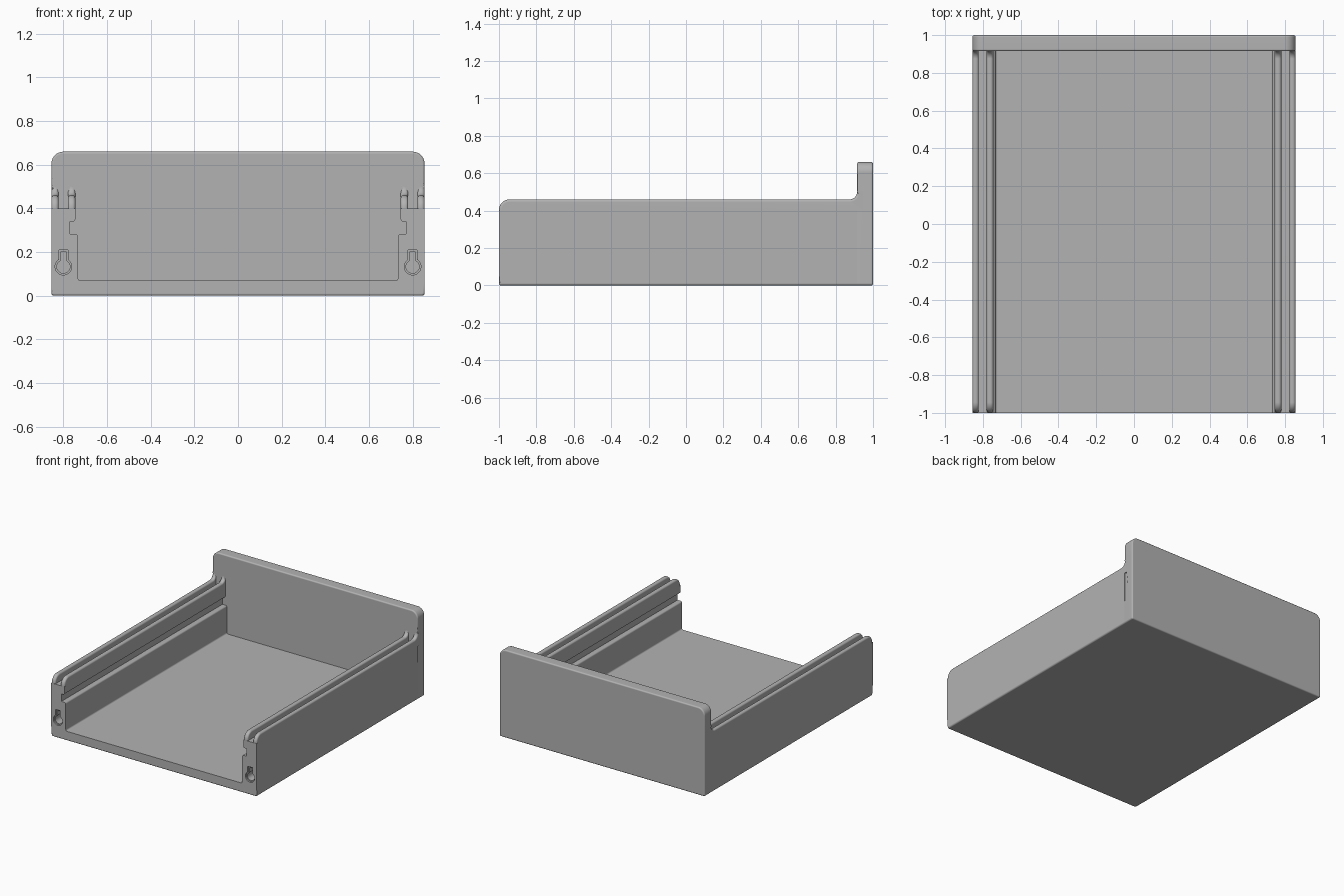
import bpy, bmesh, math
from mathutils import Vector

if "Cube" in bpy.data.objects:
    bpy.data.objects.remove(bpy.data.objects["Cube"], do_unlink=True)

GREY = (0.45, 0.45, 0.45, 1)
grey = bpy.data.materials.new("plain grey")
grey.use_nodes = True
grey.diffuse_color = GREY
grey.node_tree.nodes["Principled BSDF"].inputs["Base Color"].default_value = GREY

HALF = 0.855          # half width of the tray
PLATE_Y = 0.915       # inner face of the end plate


def rounded(points, steps=6):
    """Round the right-angled corners of a closed (a, b, radius) outline."""
    out = []
    for i, (a, b, r) in enumerate(points):
        p = Vector((a, b))
        if r == 0:
            out.append(p)
            continue
        u = (Vector(points[i - 1][:2]) - p).normalized()
        v = (Vector(points[(i + 1) % len(points)][:2]) - p).normalized()
        c = p + (u + v) * r
        for k in range(steps + 1):
            t = k / steps * math.pi / 2
            out.append(c - r * (v * math.cos(t) + u * math.sin(t)))
    return out


def prism(name, outline, axis, lo, hi, bevel=0, where=None):
    """Extrude an outline along x or y and bevel the chosen sharp edges."""
    bm = bmesh.new()

    def place(p, t):
        return (t, p.x, p.y) if axis == "x" else (p.x, t, p.y)

    low = [bm.verts.new(place(p, lo)) for p in outline]
    high = [bm.verts.new(place(p, hi)) for p in outline]
    bm.faces.new(low)
    bm.faces.new(high)
    for i in range(len(low)):
        bm.faces.new((low[i - 1], low[i], high[i], high[i - 1]))
    bmesh.ops.recalc_face_normals(bm, faces=bm.faces)
    if bevel:
        edges = [e for e in bm.edges if e.calc_face_angle() > 0.8
                 and where((e.verts[0].co + e.verts[1].co) / 2)]
        bmesh.ops.bevel(bm, geom=edges, offset=bevel, segments=3,
                        profile=0.5, affect="EDGES")
    mesh = bpy.data.meshes.new(name)
    bm.to_mesh(mesh)
    bm.free()
    mesh.materials.append(grey)
    obj = bpy.data.objects.new(name, mesh)
    bpy.context.collection.objects.link(obj)
    return obj


def activate(obj):
    bpy.ops.object.select_all(action="DESELECT")
    obj.select_set(True)
    bpy.context.view_layer.objects.active = obj


def cut(obj, cutter):
    activate(obj)
    mod = obj.modifiers.new("cut", "BOOLEAN")
    mod.operation = "DIFFERENCE"
    mod.solver = "EXACT"
    mod.object = cutter
    bpy.ops.object.modifier_apply(modifier=mod.name)
    bpy.data.objects.remove(cutter, do_unlink=True)


def finish(obj):
    activate(obj)
    bpy.ops.object.shade_smooth_by_angle(angle=math.radians(35))
    mod = obj.modifiers.new("even shading", "WEIGHTED_NORMAL")
    mod.keep_sharp = True


# Floor and lower side walls, with a groove along each inner face
half = [(HALF, 0, 0.012), (HALF, 0.4, 0), (0.745, 0.4, 0), (0.745, 0.34, 0.012),
        (0.77, 0.34, 0), (0.77, 0.283, 0), (0.734, 0.283, 0.012), (0.734, 0.07, 0.012)]
section = half + [(-a, b, r) for a, b, r in reversed(half)]
tray = prism("tray", rounded(section), "y", -1, PLATE_Y, 0.01,
             lambda m: m.y < -0.99 and m.z < 0.012)

# Keyhole sockets in the front ends of the walls: wide mouth, narrower hole
for side in (-1, 1):
    for radius, slot, top, depth in ((0.038, 0.02, 0.21, 0.012), (0.03, 0.014, 0.2, 0.1)):
        start = math.acos(slot / radius)
        span = math.pi + 2 * start
        keyhole = [Vector((slot, top)), Vector((-slot, top))]
        for k in range(25):
            t = math.pi - start + span * k / 24
            keyhole.append(Vector((radius * math.cos(t), 0.133 + radius * math.sin(t))))
        for p in keyhole:
            p.x += side * 0.8
        cut(tray, prism("keyhole_cutter", keyhole, "y", -1.05, depth - 1))
finish(tray)

# Twin rails on each wall, leaving a slot between them
rail_outline = rounded([(-1, 0.4, 0), (-1, 0.46, 0.056), (PLATE_Y, 0.46, 0.04),
                        (PLATE_Y, 0.505, 0), (0.95, 0.505, 0), (0.95, 0.4, 0)], 8)
for side, label in ((1, "left"), (-1, "right")):
    for kind, inner, outer in (("outer", 0.822, HALF), ("inner", 0.745, 0.78)):
        lo, hi = sorted((side * inner, side * outer))
        finish(prism(f"{label}_{kind}_rail", rail_outline, "x", lo, hi, 0.013,
                     lambda m: m.z > 0.401 and m.y < PLATE_Y
                     and min(abs(m.x - lo), abs(m.x - hi)) < 0.001))

# Tall end plate with rounded upper corners
plate_half = [(HALF, 0, 0.012), (HALF, 0.505, 0), (HALF, 0.66, 0.055)]
plate_outline = plate_half + [(-a, b, r) for a, b, r in reversed(plate_half)]
finish(prism("back_plate", rounded(plate_outline, 8), "y", PLATE_Y, 1, 0.01,
             lambda m: m.y > 0.99 or (m.z > 0.505 and m.y < PLATE_Y + 0.001)))
